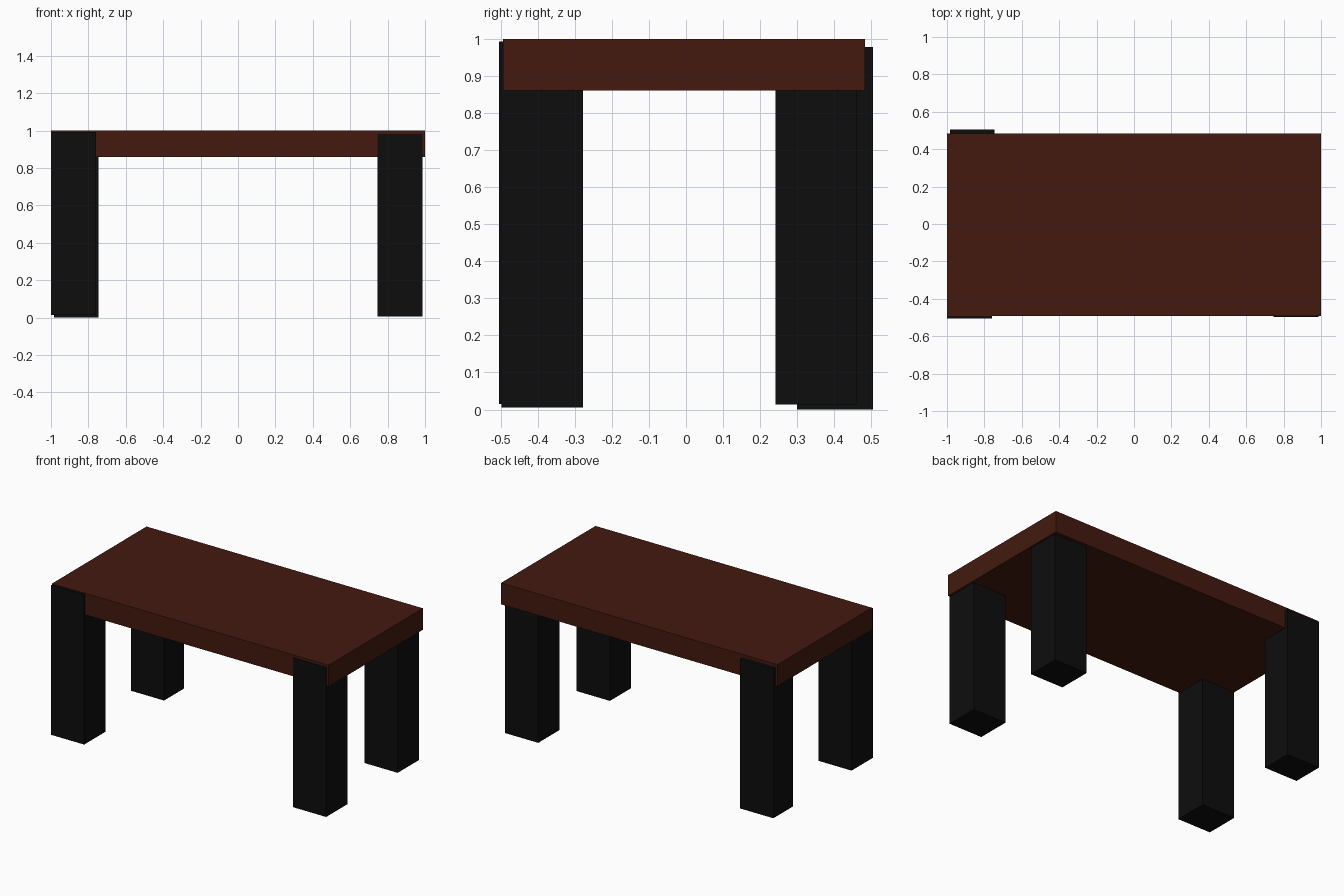
import bpy

if "Cube" in bpy.data.objects:
    bpy.data.objects.remove(bpy.data.objects["Cube"])


def material(name, rgb):
    m = bpy.data.materials.new(name)
    m.diffuse_color = (*rgb, 1)
    m.use_nodes = True
    m.node_tree.nodes["Principled BSDF"].inputs["Base Color"].default_value = m.diffuse_color
    return m


def box(name, x, y, z, mat):
    """Box from (min, max) ranges on each axis."""
    center = [(a + b) / 2 for a, b in (x, y, z)]
    size = [b - a for a, b in (x, y, z)]
    bpy.ops.mesh.primitive_cube_add(size=1, location=center)
    ob = bpy.context.object
    ob.name = name
    ob.scale = size
    bpy.ops.object.transform_apply(location=False, rotation=False, scale=True)
    ob.data.materials.append(mat)
    return ob


brown = material("brown_wood", (0.056, 0.010, 0.005))
black = material("black_wood", (0.004, 0.004, 0.004))

# Thick slab top
box("table_top", (-1, 1), (-0.493, 0.483), (0.86, 1.0), brown)

# Four slightly uneven legs, reaching up into the slab
legs = {
    "front_left_leg": ((-1.0, -0.76), (-0.504, -0.283), (0.015, 0.993)),
    "front_right_leg": ((0.745, 0.986), (-0.497, -0.278), (0.006, 0.983)),
    "back_left_leg": ((-0.985, -0.745), (0.30, 0.504), (0.0, 0.978)),
    "back_right_leg": ((0.747, 0.987), (0.241, 0.46), (0.013, 0.985)),
}
for name, ranges in legs.items():
    box(name, *ranges, black)
